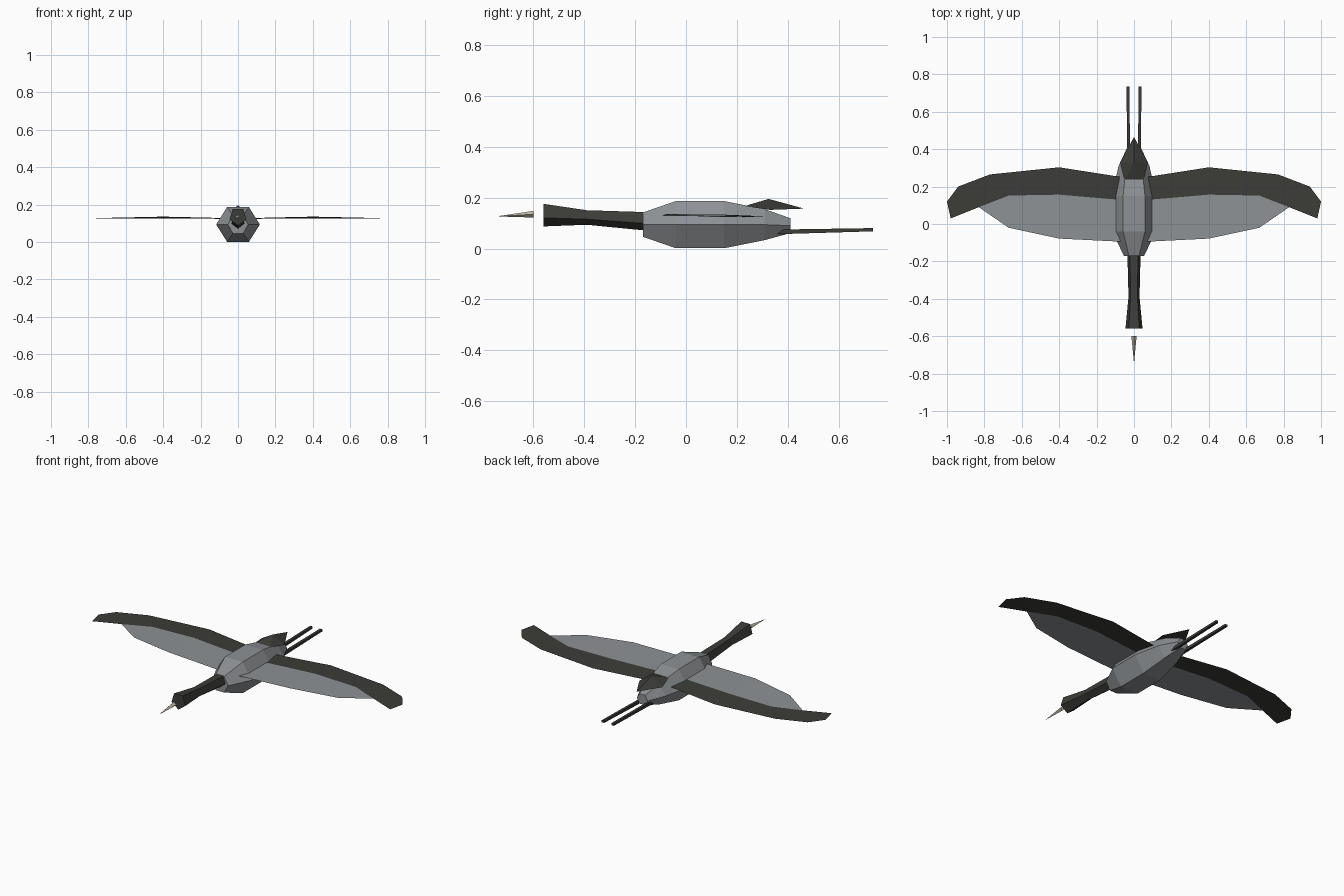
import bpy, math

if "Cube" in bpy.data.objects:
    bpy.data.objects.remove(bpy.data.objects["Cube"])


def material(name, rgb):
    m = bpy.data.materials.new(name)
    m.diffuse_color = (*rgb, 1)
    m.use_nodes = True
    m.node_tree.nodes["Principled BSDF"].inputs["Base Color"].default_value = m.diffuse_color
    return m


GREY = material("slate_grey", (0.27, 0.285, 0.3))
DARK = material("charcoal", (0.045, 0.045, 0.04))
HORN = material("horn", (0.55, 0.5, 0.38))


def build(name, verts, faces, mat):
    me = bpy.data.meshes.new(name)
    me.from_pydata(verts, [], faces)
    me.materials.append(mat)
    ob = bpy.data.objects.new(name, me)
    bpy.context.collection.objects.link(ob)
    return ob


def loft(name, rings, sides, start, mat):
    """Rings run along +y: (x, y, z, radius_x, radius_z)."""
    verts, faces = [], []
    for x, y, z, rx, rz in rings:
        for i in range(sides):
            a = math.radians(start) + math.tau * i / sides
            verts.append((x + rx * math.cos(a), y, z + rz * math.sin(a)))
    for r in range(len(rings) - 1):
        for i in range(sides):
            j = (i + 1) % sides
            a, b = r * sides, (r + 1) * sides
            faces.append((a + i, b + i, b + j, a + j))
    faces.append(tuple(range(sides)))
    faces.append(tuple(reversed(range((len(rings) - 1) * sides, len(rings) * sides))))
    return build(name, verts, faces, mat)


def mirror(ob):
    mod = ob.modifiers.new("mirror", 'MIRROR')
    mod.use_mirror_merge = False


# Hexagonal body
loft("body", [(0, -0.17, 0.094, 0.054, 0.055),
              (0, -0.04, 0.094, 0.117, 0.107),
              (0, 0.15, 0.094, 0.117, 0.107),
              (0, 0.31, 0.094, 0.083, 0.07),
              (0, 0.41, 0.09, 0.036, 0.034)], 6, 0, GREY)

# Pentagonal neck flaring into the head
loft("neck_and_head", [(0, -0.56, 0.136, 0.048, 0.049),
                       (0, -0.39, 0.125, 0.031, 0.0315),
                       (0, -0.16, 0.111, 0.037, 0.04)], 5, -90, DARK)

# Separate pointed beak
loft("beak", [(0, -0.735, 0.127, 0.001, 0.001),
              (0, -0.60, 0.135, 0.014, 0.013)], 4, 0, HORN)

# Trailing legs
mirror(loft("legs", [(0.029, 0.34, 0.065, 0.011, 0.013),
                     (0.032, 0.735, 0.074, 0.011, 0.009)], 4, 45, DARK))

# Ridged tail
build("tail", [(-0.05, 0.23, 0.167), (0.05, 0.23, 0.167), (0.075, 0.33, 0.152),
               (0, 0.465, 0.157), (-0.075, 0.33, 0.152), (0, 0.325, 0.195)],
      [(0, 1, 5), (1, 2, 5), (2, 3, 5), (3, 4, 5), (4, 0, 5), (4, 3, 2, 1, 0)], DARK)

# Wings: thin sheets, grey in front and dark flight feathers behind
lead = [(0.06, -0.095, 0.128), (0.40, -0.078, 0.136), (0.67, -0.02, 0.13)]
seam = [(0.06, 0.128, 0.127), (0.40, 0.157, 0.133), (0.67, 0.152, 0.128), (0.83, 0.09, 0.125)]
mirror(build("wing_coverts", lead + seam,
             [(0, 1, 4, 3), (1, 2, 5, 4), (2, 6, 5)], GREY))
trail = [(0.06, 0.25, 0.124), (0.40, 0.303, 0.127), (0.77, 0.265, 0.126),
         (0.94, 0.20, 0.125), (1.0, 0.12, 0.125), (0.98, 0.03, 0.125)]
mirror(build("wing_flight_feathers", seam + trail,
             [(0, 1, 5, 4), (1, 2, 6, 5), (2, 3, 7, 6), (3, 9, 8, 7)], DARK))
